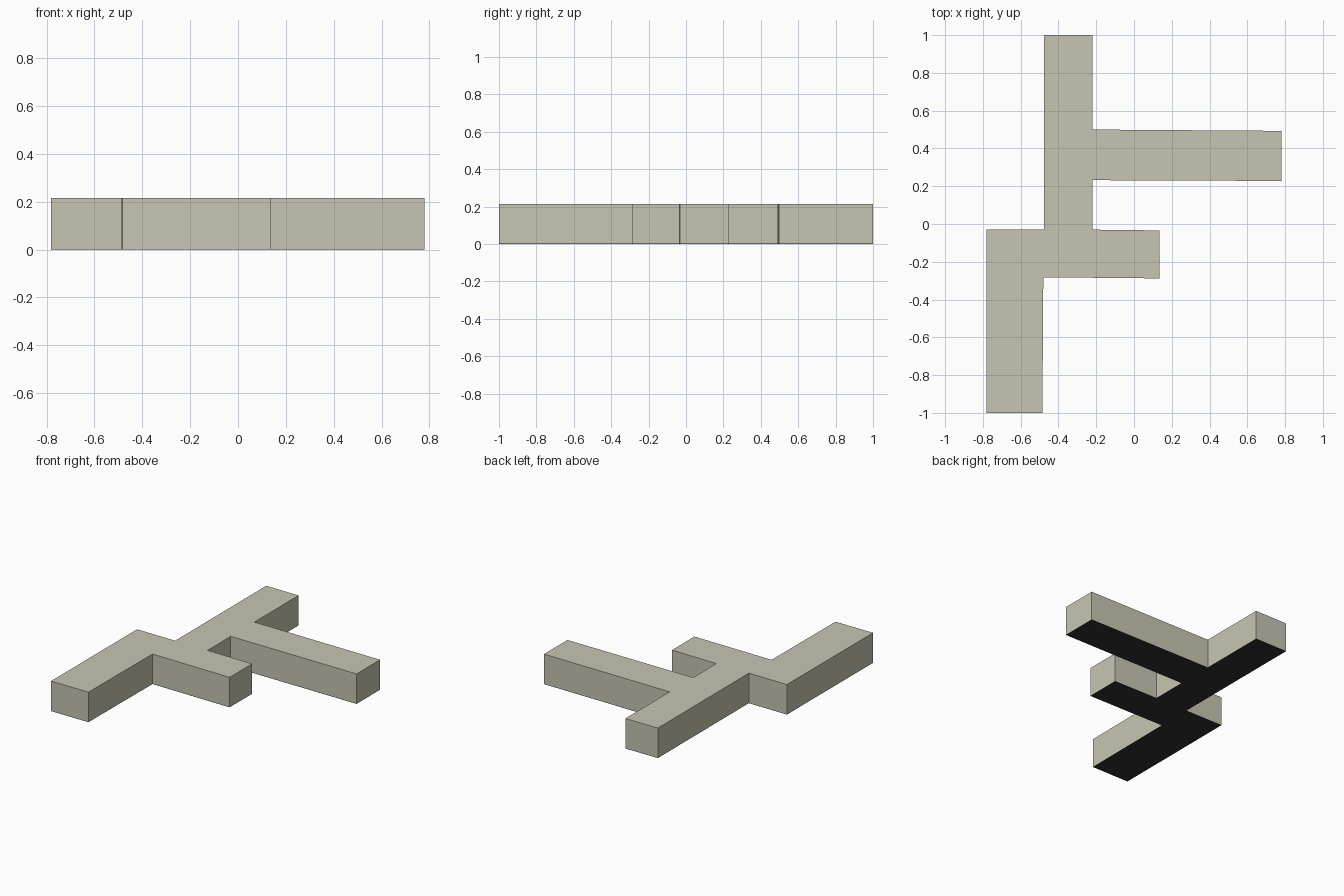
import bpy
import bmesh

if "Cube" in bpy.data.objects:
    bpy.data.objects.remove(bpy.data.objects["Cube"])

HEIGHT = 0.215
PLATE = 0.002

# Footprint of the flat-roofed building block, traced around its wings
outline = [
    (-0.477, 1.0), (-0.22, 1.0), (-0.22, 0.50),         # north wing
    (0.78, 0.493), (0.78, 0.228), (-0.22, 0.232),       # long east wing
    (-0.22, -0.03), (0.135, -0.034), (0.135, -0.288),   # short east wing
    (-0.48, -0.282), (-0.485, -1.0), (-0.782, -1.0),    # south wing
    (-0.78, -0.028), (-0.477, -0.03),
]


def material(name, color):
    mat = bpy.data.materials.new(name)
    mat.diffuse_color = (*color, 1.0)
    mat.use_nodes = True
    mat.node_tree.nodes["Principled BSDF"].inputs["Base Color"].default_value = mat.diffuse_color
    return mat


def slab(name, z0, z1, mat):
    """Extrude the footprint into a closed solid between two heights."""
    bm = bmesh.new()
    base = bm.faces.new([bm.verts.new((x, y, z0)) for x, y in outline])
    top = bmesh.ops.extrude_face_region(bm, geom=[base], use_keep_orig=True)
    bmesh.ops.translate(
        bm, vec=(0, 0, z1 - z0),
        verts=[g for g in top["geom"] if isinstance(g, bmesh.types.BMVert)])
    bmesh.ops.recalc_face_normals(bm, faces=bm.faces)
    mesh = bpy.data.meshes.new(name)
    bm.to_mesh(mesh)
    bm.free()
    mesh.materials.append(mat)
    bpy.context.collection.objects.link(bpy.data.objects.new(name, mesh))


# Main block, and the thin dark plate on its underside
slab("building_block", PLATE, HEIGHT, material("warm_grey", (0.57, 0.56, 0.45)))
slab("base_plate", 0, PLATE, material("near_black", (0.03, 0.03, 0.03)))
